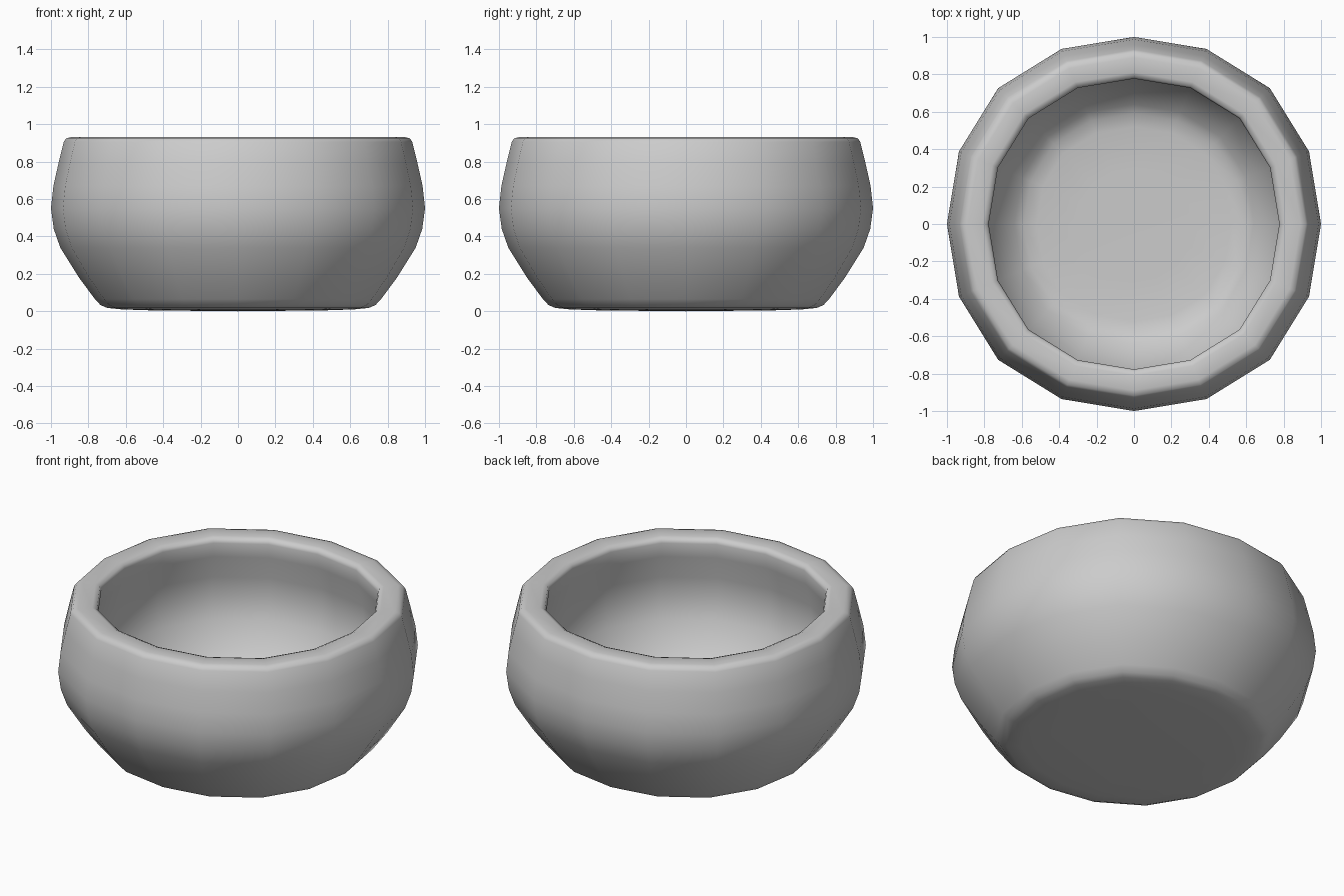
import bpy, bmesh, math

if "Cube" in bpy.data.objects:
    bpy.data.objects.remove(bpy.data.objects["Cube"])

SIDES = 16
# slight bulge toward the diagonals, repeating every quarter turn
BULGE = [1.0, 1.013, 1.027, 1.013]

# profile (radius, height): base, outer wall, rim, inner wall, inner floor
PROFILE = [
    (0.47, 0.005), (0.62, 0.01), (0.70, 0.018), (0.735, 0.033), (0.765, 0.065),
    (0.85, 0.18), (0.95, 0.34), (0.985, 0.44), (1.0, 0.55), (0.987, 0.67),
    (0.96, 0.79), (0.932, 0.905), (0.918, 0.925), (0.89, 0.932),
    (0.81, 0.932), (0.785, 0.922), (0.777, 0.90),
    (0.79, 0.81), (0.82, 0.67), (0.83, 0.55), (0.80, 0.42), (0.72, 0.28),
    (0.64, 0.19), (0.59, 0.16), (0.52, 0.147), (0.30, 0.143),
]

bm = bmesh.new()
rings = []
for r, z in PROFILE:
    ring = []
    for i in range(SIDES):
        a = 2 * math.pi * i / SIDES
        k = r * BULGE[i % 4]
        ring.append(bm.verts.new((k * math.cos(a), k * math.sin(a), z)))
    rings.append(ring)

# walls between neighbouring rings
for lo, hi in zip(rings, rings[1:]):
    for i in range(SIDES):
        j = (i + 1) % SIDES
        bm.faces.new((lo[i], lo[j], hi[j], hi[i]))

# close underside and inner floor with fans
for ring, z in ((rings[0], 0.0), (rings[-1], 0.142)):
    c = bm.verts.new((0, 0, z))
    for i in range(SIDES):
        bm.faces.new((c, ring[i], ring[(i + 1) % SIDES]))

bmesh.ops.recalc_face_normals(bm, faces=bm.faces)
for f in bm.faces:
    f.smooth = True

mesh = bpy.data.meshes.new("bowl")
bm.to_mesh(mesh)
bm.free()
bowl = bpy.data.objects.new("bowl", mesh)
bpy.context.collection.objects.link(bowl)
